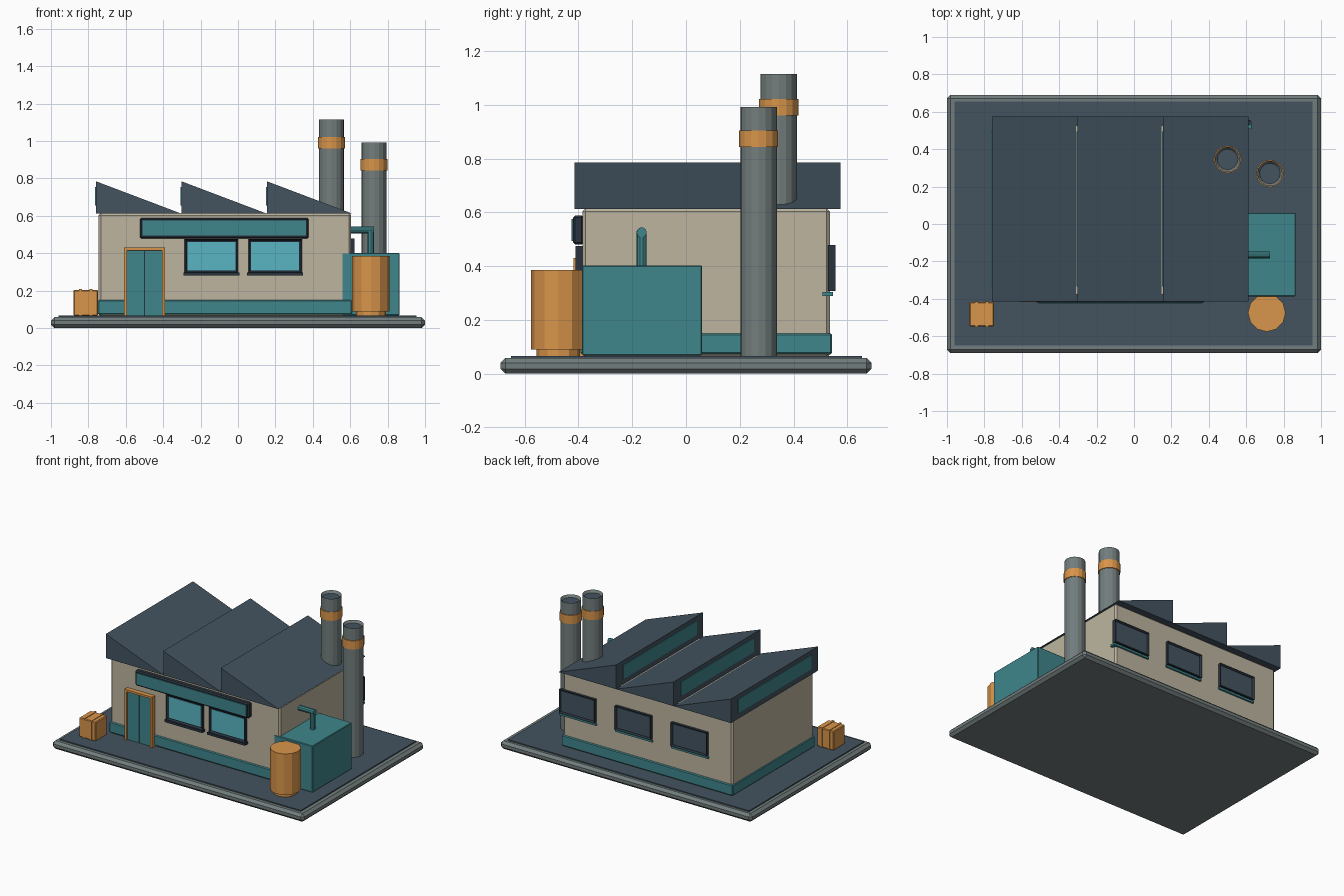
import bpy, bmesh
from math import pi
from mathutils import Vector, Matrix

if "Cube" in bpy.data.objects:
    bpy.data.objects.remove(bpy.data.objects["Cube"])

COLORS = {
    "teal": (0.05, 0.24, 0.26), "cream": (0.51, 0.46, 0.35), "orange": (0.69, 0.30, 0.07),
    "navy": (0.056, 0.087, 0.115), "dark": (0.022, 0.034, 0.048),
    "glass": (0.10, 0.46, 0.55), "grey": (0.17, 0.205, 0.205),
}
MATS = {}
for key, c in COLORS.items():
    MATS[key] = bpy.data.materials.new(key)
    MATS[key].diffuse_color = (*c, 1)


def finish(name, bm, color, bevel=0):
    bmesh.ops.recalc_face_normals(bm, faces=bm.faces)
    me = bpy.data.meshes.new(name)
    bm.to_mesh(me)
    bm.free()
    me.materials.append(MATS[color])
    ob = bpy.data.objects.new(name, me)
    bpy.context.collection.objects.link(ob)
    if bevel:
        mod = ob.modifiers.new("bevel", 'BEVEL')
        mod.width, mod.segments = bevel, 1
    return ob


def cube(x, y, z):
    bm = bmesh.new()
    size = Vector((x[1] - x[0], y[1] - y[0], z[1] - z[0]))
    mid = Vector((sum(x), sum(y), sum(z))) / 2
    bmesh.ops.create_cube(bm, size=1, matrix=Matrix.Translation(mid) @ Matrix.Diagonal((*size, 1)))
    return bm


def box(name, x, y, z, color, bevel=0):
    return finish(name, cube(x, y, z), color, bevel)


def sink_face(bm, direction, rim, depth):
    """Inset the face looking along direction and push it inward."""
    bm.normal_update()
    d = Vector(direction)
    face = max(bm.faces, key=lambda f: f.normal.dot(d))
    bmesh.ops.inset_region(bm, faces=[face], thickness=rim)
    bmesh.ops.translate(bm, verts=face.verts, vec=-d * depth)


def framed(name, x, y, z, side, rim, frame_color, pane_color):
    """Recessed frame with a pane in it, facing side * y."""
    bm = cube(x, y, z)
    sink_face(bm, (0, side, 0), rim, 0.012)
    finish(name + "_frame", bm, frame_color)
    face_y = (y[0] if side < 0 else y[1]) - side * 0.009
    box(name + "_pane", (x[0] + rim, x[1] - rim), sorted((face_y, face_y - side * 0.008)),
        (z[0] + rim, z[1] - rim), pane_color)


def cylinder(name, base, r, h, color, sides=16, hollow=0, rot=None):
    bm = bmesh.new()
    m = Matrix.Translation(base) @ (rot or Matrix()) @ Matrix.Translation((0, 0, h / 2))
    bmesh.ops.create_cone(bm, cap_ends=True, segments=sides, radius1=r, radius2=r, depth=h, matrix=m)
    if hollow:
        sink_face(bm, (0, 0, 1), 0.014, hollow)
    return finish(name, bm, color)


# Base slab and yard surface
box("base_slab", (-1, 1), (-0.69, 0.69), (0, 0.058), "grey", 0.018)
box("yard", (-0.96, 0.955), (-0.65, 0.655), (0.05, 0.066), "navy")

# Hall with plinth band
box("hall_walls", (-0.745, 0.605), (-0.385, 0.535), (0.06, 0.615), "cream", 0.012)
box("plinth_band", (-0.75, 0.61), (-0.392, 0.543), (0.072, 0.15), "teal", 0.006)

# Sawtooth roof with skylights
step = 0.457
for i in range(3):
    x0 = -0.76 + i * step
    bm = bmesh.new()
    f = bm.faces.new([bm.verts.new(p) for p in
                      ((x0, -0.415, 0.612), (x0 + step, -0.415, 0.612), (x0, -0.415, 0.785))])
    ext = bmesh.ops.extrude_face_region(bm, geom=[f])
    bmesh.ops.translate(bm, vec=(0, 0.99, 0),
                        verts=[v for v in ext["geom"] if isinstance(v, bmesh.types.BMVert)])
    finish(f"roof_tooth_{i}", bm, "navy")
    box(f"skylight_{i}", (x0 - 0.005, x0 + 0.006), (-0.335, 0.495), (0.655, 0.755), "teal")

# Windows with sills, front then back
for i, cx in enumerate((-0.142, 0.198)):
    framed(f"front_window_{i}", (cx - 0.143, cx + 0.143), (-0.41, -0.38), (0.295, 0.475), -1, 0.014, "dark", "glass")
    box(f"front_sill_{i}", (cx - 0.15, cx + 0.15), (-0.42, -0.38), (0.28, 0.296), "dark")
for i, cx in enumerate((-0.41, 0.035, 0.48)):
    framed(f"back_window_{i}", (cx - 0.143, cx + 0.143), (0.528, 0.555), (0.308, 0.478), 1, 0.012, "dark", "navy")
    box(f"back_sill_{i}", (cx - 0.147, cx + 0.147), (0.508, 0.547), (0.289, 0.303), "teal")

# Blank sign board
box("sign_frame", (-0.525, 0.378), (-0.42, -0.38), (0.48, 0.588), "dark", 0.008)
box("sign_panel", (-0.51, 0.363), (-0.425, -0.41), (0.494, 0.575), "teal")

# Double door with orange frame
for i, x in enumerate(((-0.61, -0.594), (-0.406, -0.39))):
    box(f"door_post_{i}", x, (-0.418, -0.38), (0.066, 0.43), "orange")
box("door_lintel", (-0.61, -0.39), (-0.418, -0.38), (0.415, 0.43), "orange")
box("door_backing", (-0.594, -0.406), (-0.4, -0.38), (0.066, 0.415), "dark")
for i, x in enumerate(((-0.594, -0.502), (-0.498, -0.406))):
    box(f"door_leaf_{i}", x, (-0.406, -0.385), (0.068, 0.413), "teal")

# Chimneys with orange bands
for i, (x, y, z0, z1, band) in enumerate(((0.5, 0.345, 0.58, 1.115, 0.96), (0.727, 0.27, 0.06, 0.992, 0.843))):
    cylinder(f"chimney_{i}", (x, y, z0), 0.068, z1 - z0, "grey", hollow=0.02)
    cylinder(f"chimney_mouth_{i}", (x, y, z1 - 0.025), 0.055, 0.008, "navy")
    cylinder(f"chimney_band_{i}", (x, y, band), 0.073, 0.062, "orange")

# Machine annex with elbow pipe into the hall
box("annex", (0.556, 0.864), (-0.387, 0.06), (0.068, 0.402), "teal", 0.004)
cylinder("pipe_riser", (0.71, -0.165, 0.39), 0.019, 0.14, "teal", 10)
cylinder("pipe_run", (0.728, -0.165, 0.525), 0.019, 0.14, "teal", 10, rot=Matrix.Rotation(-pi / 2, 4, 'Y'))

# Storage drum on a foot
cylinder("drum_foot", (0.71, -0.475, 0.062), 0.08, 0.035, "orange", 12)
cylinder("drum", (0.71, -0.475, 0.09), 0.101, 0.295, "orange", 12)

# Crate with straps
box("crate", (-0.88, -0.748), (-0.548, -0.418), (0.066, 0.204), "orange", 0.005)
for i, x in enumerate((-0.843, -0.785)):
    box(f"crate_strap_{i}", (x - 0.008, x + 0.008), (-0.552, -0.414), (0.068, 0.208), "orange")

for m in bpy.data.materials:
    if m.users and not m.is_grease_pencil:
        m.use_nodes = True
        m.node_tree.nodes["Principled BSDF"].inputs["Base Color"].default_value = m.diffuse_color
